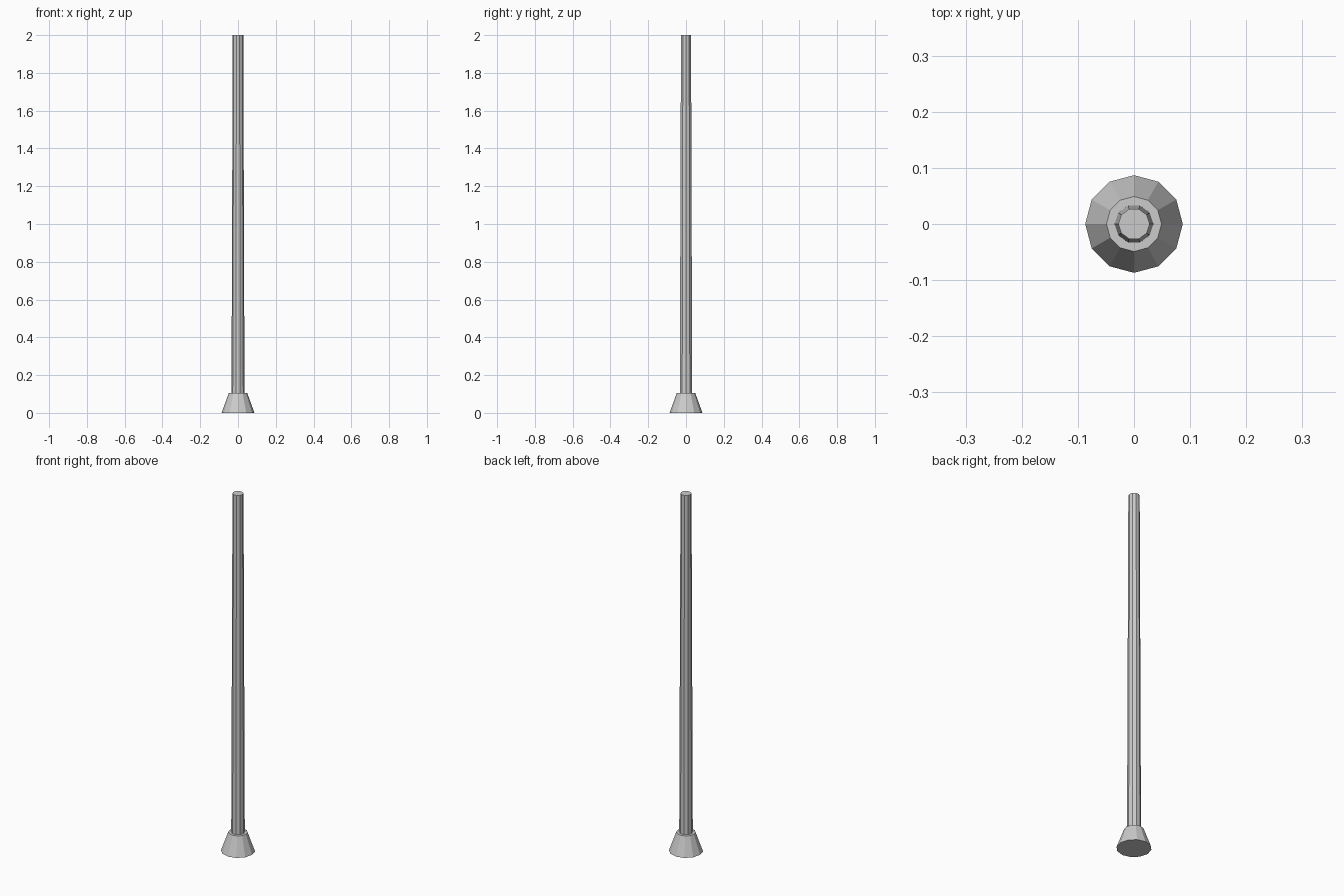
import bpy

if "Cube" in bpy.data.objects:
    bpy.data.objects.remove(bpy.data.objects["Cube"])


def tapered(name, sides, r_bottom, r_top, z0, z1):
    """Flat-shaded tapered prism with its first corner on the +x axis."""
    profile = bpy.ops.mesh.primitive_cone_add(
        vertices=sides, radius1=r_bottom, radius2=r_top, depth=z1 - z0,
        location=(0, 0, (z0 + z1) / 2))
    obj = bpy.context.object
    obj.name = name
    # the primitive starts on +y: turn it so a corner lies on +x
    obj.rotation_euler.z = 1.5707963
    bpy.ops.object.transform_apply(location=False, rotation=True, scale=False)
    return obj


# flared foot
tapered("base", 12, 0.087, 0.049, 0.0, 0.105)

# slim tapering pole, seated on the foot
tapered("pole", 10, 0.0345, 0.028, 0.10, 2.0)
